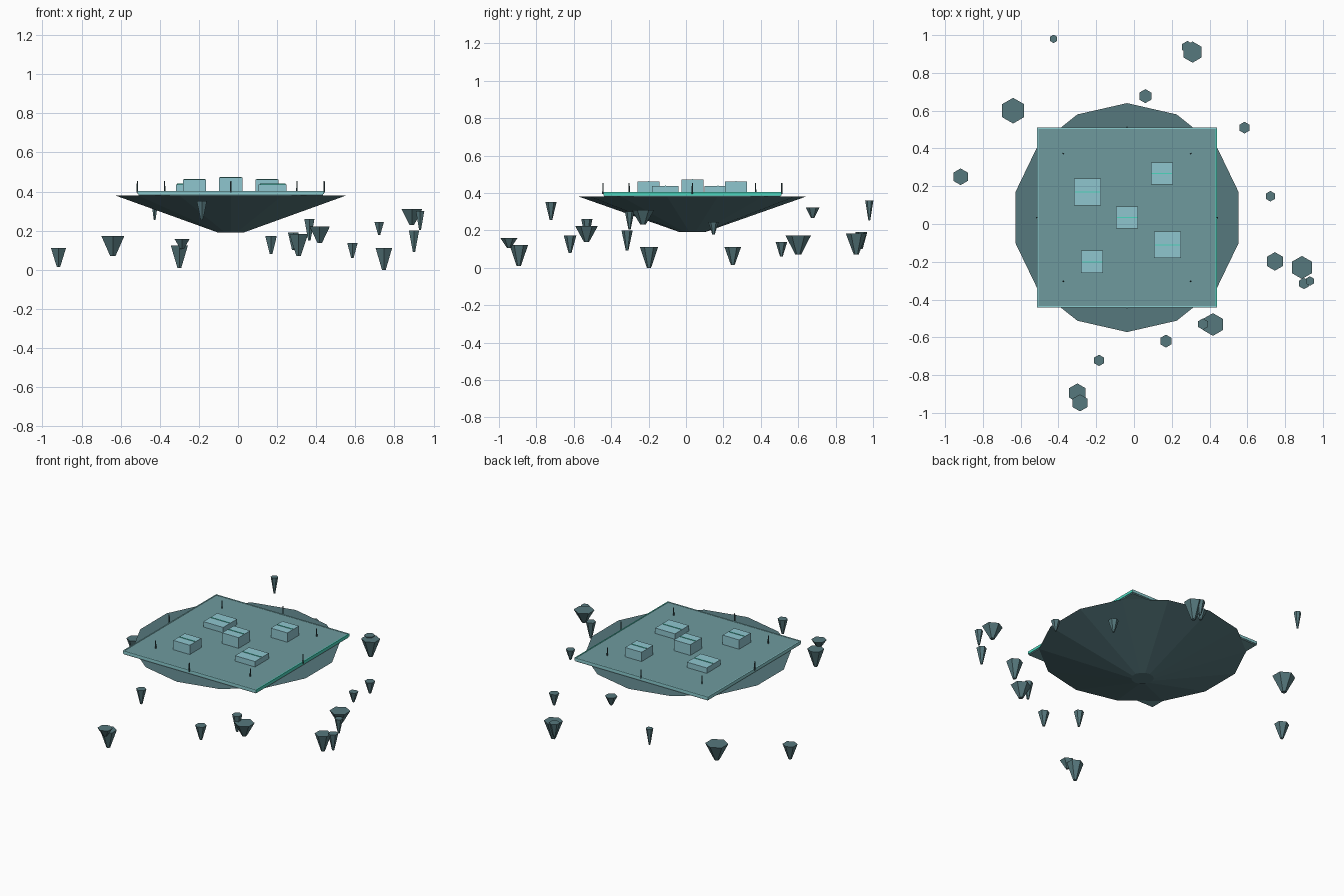
import bpy
import math


def lin(c):
    c /= 255
    return c / 12.92 if c <= 0.04045 else ((c + 0.055) / 1.055) ** 2.4


def material(name, r, g, b):
    m = bpy.data.materials.new(name)
    m.diffuse_color = (lin(r), lin(g), lin(b), 1)
    return m


ROCK = material("dark slate rock", 86, 120, 125)
DECK = material("grey teal deck", 110, 154, 158)
BLOCK = material("pale blue building", 143, 198, 207)
GLOW = material("bright teal trim", 75, 215, 190)
EDGE = material("pale teal edge", 140, 205, 208)
POST = material("dark post", 62, 88, 92)

CX, CY = -0.037, 0.034      # island centre
DECK_TOP = 0.402


def finish(name, mat):
    ob = bpy.context.object
    ob.name = name
    ob.data.materials.append(mat)
    return ob


def box(name, x, y, z0, z1, sx, sy, mat):
    bpy.ops.mesh.primitive_cube_add(size=1, location=(x, y, (z0 + z1) / 2))
    ob = finish(name, mat)
    ob.scale = (sx, sy, z1 - z0)
    return ob


def taper(name, x, y, z0, z1, r0, r1, sides, mat):
    bpy.ops.mesh.primitive_cone_add(vertices=sides, radius1=r0, radius2=r1,
                                    depth=z1 - z0, location=(x, y, (z0 + z1) / 2))
    return finish(name, mat)


# Floating island: inverted 14-sided cone
taper("island_rock", CX, CY, 0.19, 0.38, 0.066, 0.606, 14, ROCK)

# Square deck with thin trim along its edges
S = 0.945
box("deck", CX, CY, 0.38, DECK_TOP, S, S, DECK)
for sgn, side in ((-1, "front"), (1, "back")):
    box(side + "_trim", CX, CY + sgn * S / 2, 0.387, 0.404, S + 0.006, 0.007, EDGE)
for sgn, side, mat in ((-1, "left", EDGE), (1, "right", GLOW)):
    box(side + "_trim", CX + sgn * S / 2, CY, 0.387, 0.404, 0.007, S + 0.006, mat)

# Buildings (x, y, width, roof height), each with a glowing roof strip
for i, (x, y, w, top) in enumerate((
        (CX, CY, 0.118, 0.471),
        (0.148, 0.267, 0.118, 0.462),
        (-0.222, -0.20, 0.118, 0.462),
        (-0.246, 0.17, 0.142, 0.437),
        (0.177, -0.11, 0.142, 0.437))):
    box(f"building_{i}", x, y, DECK_TOP, top, w, w, BLOCK)
    box(f"roof_strip_{i}", x, y, top, top + 0.003, w * 0.92, 0.005, GLOW)

# Ring of eight posts
for i in range(8):
    a = i * math.pi / 4
    taper(f"post_{i}", CX + 0.478 * math.cos(a), CY + 0.478 * math.sin(a),
          0.395, 0.453, 0.004, 0.003, 6, POST)

# Floating rock shards: x, y, top radius, bottom z, top z
shards = (
    (-0.426, 0.98, 0.022, 0.254, 0.36), (0.31, 0.91, 0.056, 0.07, 0.184),
    (0.283, 0.937, 0.032, 0.10, 0.19), (0.06, 0.677, 0.037, 0.265, 0.323),
    (-0.64, 0.60, 0.068, 0.07, 0.173), (0.585, 0.51, 0.031, 0.06, 0.138),
    (-0.918, 0.25, 0.044, 0.015, 0.11), (0.722, 0.147, 0.028, 0.178, 0.245),
    (0.746, -0.198, 0.049, 0.0, 0.112), (0.889, -0.23, 0.061, 0.23, 0.31),
    (0.90, -0.315, 0.030, 0.092, 0.20), (0.931, -0.302, 0.025, 0.204, 0.30),
    (0.418, -0.532, 0.060, 0.138, 0.222), (0.365, -0.53, 0.030, 0.15, 0.26),
    (0.169, -0.62, 0.034, 0.08, 0.173), (-0.185, -0.722, 0.030, 0.255, 0.352),
    (-0.30, -0.894, 0.050, 0.01, 0.123), (-0.286, -0.947, 0.045, 0.106, 0.158))
for i, (x, y, r, z0, z1) in enumerate(shards):
    taper(f"rock_shard_{i}", x, y, z0, z1, r * 0.23, r, 6, ROCK)
